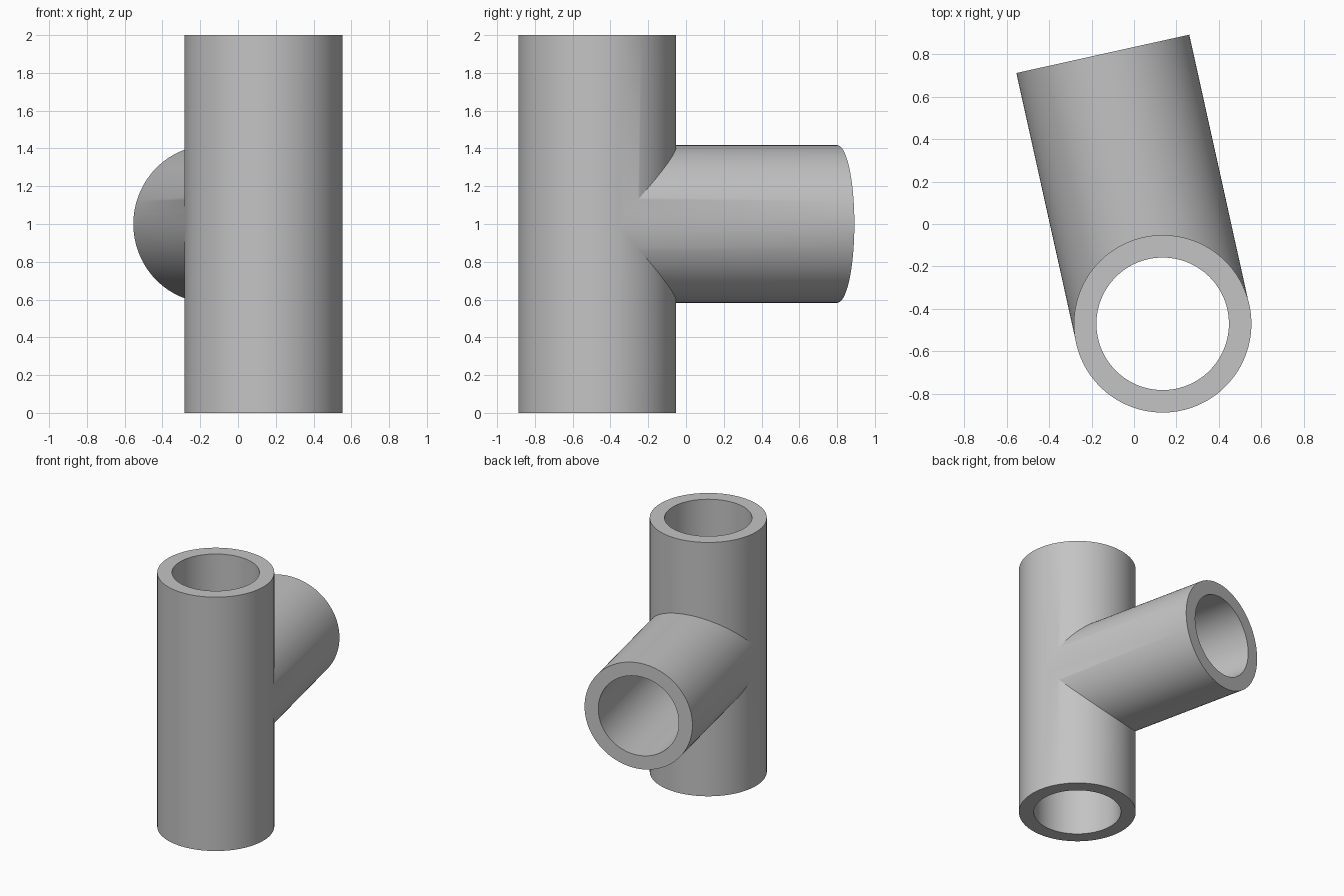
import bpy
import math
from mathutils import Vector

cube = bpy.data.objects.get("Cube")
if cube:
    bpy.data.objects.remove(cube, do_unlink=True)

OUTER, BORE, HEIGHT = 0.418, 0.312, 2.0
CENTRE = Vector((0.135, -0.47, HEIGHT / 2))
BRANCH_LENGTH = 1.302
BRANCH_TURN = math.radians(12.5)
BRANCH_DIR = Vector((-math.sin(BRANCH_TURN), math.cos(BRANCH_TURN), 0))

grey = bpy.data.materials.new("pipe grey")
grey.use_nodes = True
COLOUR = (0.55, 0.55, 0.55, 1)
grey.diffuse_color = COLOUR
grey.node_tree.nodes["Principled BSDF"].inputs["Base Color"].default_value = COLOUR


def rod(name, radius, start, end):
    """Solid cylinder between two points."""
    axis = end - start
    bpy.ops.mesh.primitive_cylinder_add(
        vertices=128, radius=radius, depth=axis.length, location=(start + end) / 2,
        rotation=axis.to_track_quat("Z", "Y").to_euler())
    obj = bpy.context.object
    obj.name = name
    obj.data.materials.append(grey)
    return obj


def combine(target, tool, operation):
    """Apply a boolean and discard the tool."""
    mod = target.modifiers.new(operation.lower(), "BOOLEAN")
    mod.operation, mod.object, mod.solver = operation, tool, "EXACT"
    bpy.context.view_layer.objects.active = target
    bpy.ops.object.modifier_apply(modifier=mod.name)
    bpy.data.objects.remove(tool, do_unlink=True)


def tee(name, radius, overshoot):
    """Upright rod with a side branch; the branch is a hair slimmer for a clean joint."""
    half = Vector((0, 0, HEIGHT / 2 + overshoot))
    upright = rod(name, radius, CENTRE - half, CENTRE + half)
    branch = rod(name + "_branch", radius - 0.001, CENTRE,
                 CENTRE + BRANCH_DIR * (BRANCH_LENGTH + overshoot))
    combine(upright, branch, "UNION")
    return upright


# Outer walls, hollowed by a matching bore
pipe = tee("tee_pipe", OUTER, 0)
combine(pipe, tee("bore", BORE, 0.1), "DIFFERENCE")

bpy.ops.object.select_all(action="DESELECT")
pipe.select_set(True)
bpy.context.view_layer.objects.active = pipe
bpy.ops.object.shade_smooth_by_angle(angle=math.radians(25))
